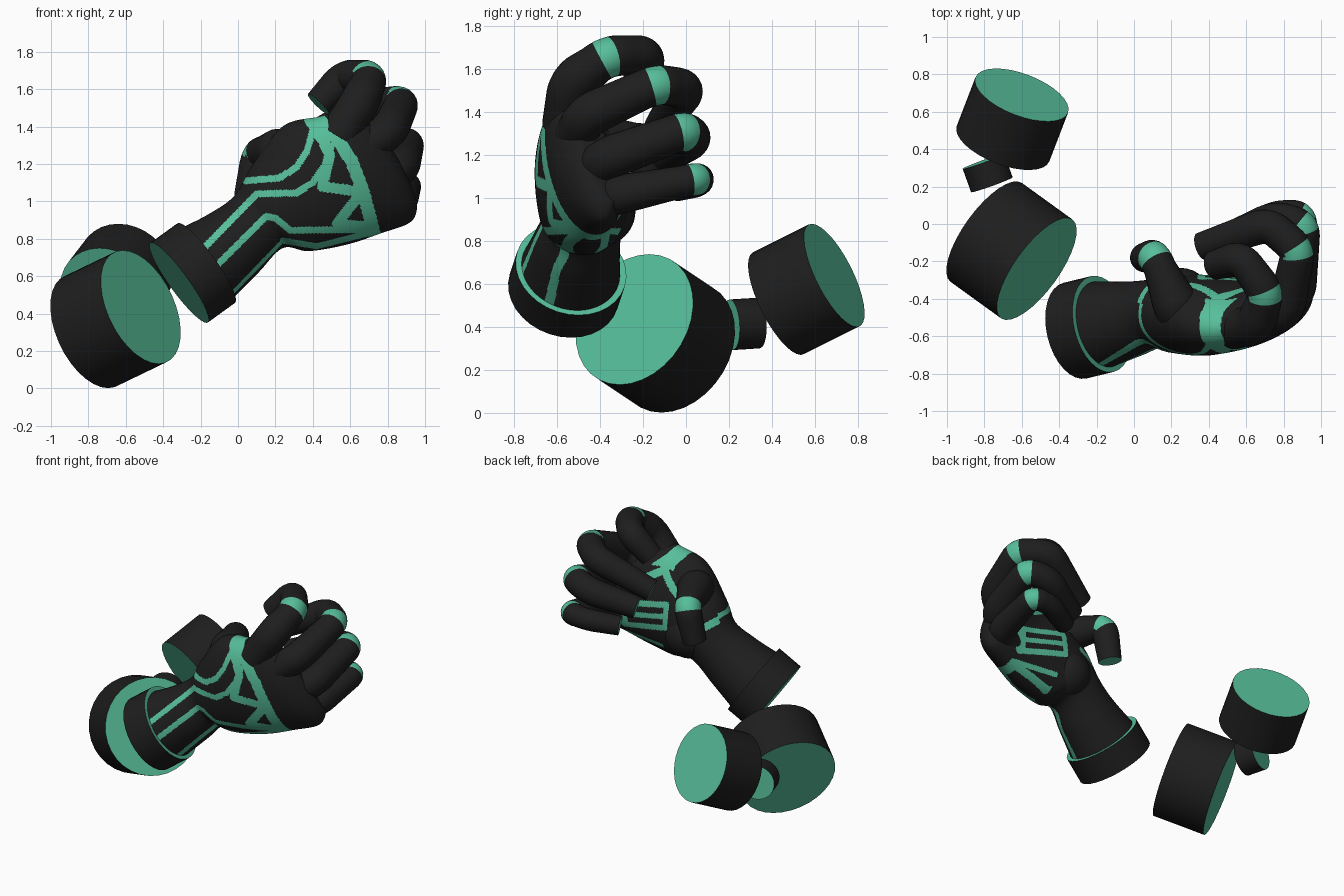
import bpy, bmesh, math
from mathutils import Vector as V

cube = bpy.data.objects.get("Cube")
if cube:
    bpy.data.objects.remove(cube, do_unlink=True)


def material(name, rgb):
    m = bpy.data.materials.new(name)
    m.use_nodes = True
    m.diffuse_color = (*rgb, 1)
    bsdf = next(n for n in m.node_tree.nodes if n.type == 'BSDF_PRINCIPLED')
    bsdf.inputs["Base Color"].default_value = (*rgb, 1)
    return m


MATS = [material("matte black", (.013, .013, .013)), material("mint green", (.095, .52, .325))]


def finish(name, bm, angle=40):
    bmesh.ops.recalc_face_normals(bm, faces=bm.faces)
    me = bpy.data.meshes.new(name)
    bm.to_mesh(me)
    bm.free()
    for m in MATS:
        me.materials.append(m)
    ob = bpy.data.objects.new(name, me)
    bpy.context.collection.objects.link(ob)
    bpy.ops.object.select_all(action='DESELECT')
    ob.select_set(True)
    bpy.context.view_layer.objects.active = ob
    bpy.ops.object.shade_smooth_by_angle(angle=math.radians(angle))


def cylinder(name, a, b, r):
    """Black drum from a to b with green end caps."""
    a, b = V(a), V(b)
    bm = bmesh.new()
    bmesh.ops.create_cone(bm, cap_ends=True, segments=32, radius1=r, radius2=r, depth=(b - a).length)
    rot = (b - a).to_track_quat('Z', 'Y')
    for v in bm.verts:
        v.co = rot @ v.co + (a + b) / 2
    for f in bm.faces:
        f.material_index = int(len(f.verts) > 4)
    finish(name, bm)


def skin_rings(bm, rings):
    """Bridge equal rings of points; returns the faces row by row and the last cap."""
    vs = [[bm.verts.new(p) for p in ring] for ring in rings]
    n = len(vs[0])
    rows = [[bm.faces.new((r[i], r[(i + 1) % n], s[(i + 1) % n], s[i])) for i in range(n)]
            for r, s in zip(vs, vs[1:])]
    bm.faces.new(vs[0])
    return rows, bm.faces.new(vs[-1])


def finger(name, pts, radii, joint=2, sides=24, fillet=.07, steps=10):
    """Bent tube with rounded corners, a green knuckle band and a flat green tip."""
    pts = [V(p) for p in pts]
    path = [(pts[0], radii[0], None)]
    for i in range(1, len(pts) - 1):
        p, q, s = pts[i], pts[i - 1], pts[i + 1]
        a = p + (q - p) * min(.45, fillet / (q - p).length)
        c = p + (s - p) * min(.45, fillet / (s - p).length)
        for k in range(steps + 1):
            t = k / steps
            co = a * (1 - t) ** 2 + p * 2 * t * (1 - t) + c * t * t
            band = i == joint and .25 <= t < .65
            path.append((co, radii[i], p - (a + c) / 2 if band else None))
    path.append((pts[-1], radii[-1], None))
    # carry one side vector along the path so the tube does not twist
    side = (path[1][0] - path[0][0]).orthogonal().normalized()
    rings = []
    for i, (co, r, _) in enumerate(path):
        tan = (path[min(i + 1, len(path) - 1)][0] - path[max(i - 1, 0)][0]).normalized()
        side = (side - tan * side.dot(tan)).normalized()
        up = tan.cross(side)
        angles = [2 * math.pi * j / sides for j in range(sides)]
        rings.append([co + (side * math.cos(w) + up * math.sin(w)) * r for w in angles])
    bm = bmesh.new()
    rows, tip = skin_rings(bm, rings)
    for row, (co, r, out) in zip(rows, path):
        if out:
            for f in row:
                f.material_index = int((f.calc_center_median() - co).dot(out.normalized()) > -.35 * r)
    tip.material_index = 1
    finish(name, bm, 50)


# Drums of the shoulder and elbow
cylinder("elbow_drum", (-.79, -.045, .305), (-.52, -.24, .435), .326)
cylinder("shoulder_drum", (-.70, .43, .51), (-.60, .69, .64), .265)
cylinder("joint_pin", (-.76, .21, .41), (-.805, .335, .418), .118)
cylinder("wrist_cuff", (-.315, -.57, .565), (-.17, -.535, .67), .263)

# Forearm and palm: thumb-side edge, little-finger-side edge, half thickness
SECTIONS = [
    ((-.32, -.54, .85), (-.04, -.54, .47), .235),
    ((-.16, -.51, .93), (.11, -.51, .62), .205),
    ((-.02, -.48, 1.03), (.24, -.48, .75), .185),
    ((.08, -.50, 1.20), (.38, -.46, .735), .21),
    ((.24, -.54, 1.40), (.58, -.44, .77), .21),
    ((.43, -.57, 1.45), (.76, -.40, .83), .175),
    ((.58, -.53, 1.48), (.92, -.37, .89), .14),
    ((.72, -.46, 1.40), (.95, -.34, .98), .07),
]


def spline(p, t):
    """Catmull-Rom through the list p at t in 0..len-1."""
    i = min(int(t), len(p) - 2)
    u = t - i
    a, b, c, d = p[max(i - 1, 0)], p[i], p[i + 1], p[min(i + 2, len(p) - 1)]
    return (b * 2 + (c - a) * u + (a * 2 - b * 5 + c * 4 - d) * u ** 2
            + (b * 3 - a - c * 3 + d) * u ** 3) * .5


thumb_edge, little_edge = [V(s[0]) for s in SECTIONS], [V(s[1]) for s in SECTIONS]
half = [s[2] for s in SECTIONS]
ROWS, SIDES = 260, 270
samples = []
for k in range(ROWS + 1):
    t = k / ROWS * (len(SECTIONS) - 1)
    samples.append((spline(thumb_edge, t), spline(little_edge, t), spline(half, t)))
rings = []
for k, (a, b, h) in enumerate(samples):
    lo, hi = samples[max(k - 1, 0)], samples[min(k + 1, ROWS)]
    axis = (hi[0] + hi[1] - lo[0] - lo[1]).normalized()
    e, mid = (a - b) / 2, (a + b) / 2
    thick = e.cross(axis).normalized() * h
    rings.append([mid + e * math.cos(2 * math.pi * j / SIDES) + thick * math.sin(2 * math.pi * j / SIDES)
                  for j in range(SIDES)])

# Painted lines in the x-z plane: half width, then points
BACK_LINES = [
    (.018, (.04, 1.11), (.22, 1.125), (.31, 1.18), (.37, 1.27), (.41, 1.42)),
    (.018, (-.26, .67), (.1, 1.04), (.31, 1.045), (.4, 1.1), (.47, 1.2), (.5, 1.3)),
    (.018, (-.12, .65), (.15, .92), (.2, .91), (.28, .845), (.72, .85)),
    (.01, (-.04, .50), (.24, .79)),
    (.016, (.24, .79), (.42, .76), (.74, .84)),
    (.035, (.42, 1.44), (.53, 1.34), (.61, 1.21), (.67, 1.05), (.73, .82)),
    (.028, (.40, 1.44), (.49, 1.25), (.45, 1.08), (.66, 1.05), (.53, .88), (.72, .86)),
    (.055, (.40, 1.46), (.46, 1.36)),
]
PALM_LINES = [
    (.02, (.70, .92), (.36, 1.0), (.36, 1.16), (.70, 1.08), (.70, .92)),
    (.018, (.70, 1.0), (.36, 1.08)),
    (.035, (.72, .93), (.72, 1.07)),
    (.025, (.03, 1.09), (.09, 1.05), (.2, 1.1)),
    (.025, (.3, 1.24), (.45, 1.35), (.57, 1.28)),
]


def segments(lines):
    return [(w, V(a), V(b) - V(a)) for w, *pts in lines for a, b in zip(pts, pts[1:])]


def on_line(x, z, segs):
    p = V((x, z))
    for w, a, d in segs:
        t = max(0, min(1, (p - a).dot(d) / d.dot(d)))
        if (a + d * t - p).length < w:
            return True
    return False


back_segs, palm_segs = segments(BACK_LINES), segments(PALM_LINES)
bm = bmesh.new()
skin_rings(bm, rings)
bmesh.ops.recalc_face_normals(bm, faces=bm.faces)
for f in bm.faces:
    c = f.calc_center_median()
    rim = c.z > 1.36 or (c.z < .86 and c.x > .4)
    underside = c.z < .8 and c.x < .4
    if rim or f.normal.y < (-.25 if underside else .3):
        f.material_index = int(on_line(c.x, c.z, back_segs))
    else:
        f.material_index = int(on_line(c.x, c.z, palm_segs))
finish("forearm_and_palm", bm, 60)

# Rounded heel of the palm
bm = bmesh.new()
bmesh.ops.create_uvsphere(bm, u_segments=32, v_segments=20, radius=.165)
bmesh.ops.translate(bm, verts=bm.verts, vec=(.25, -.4, .94))
finish("palm_heel", bm)

# Fingers and thumb
finger("index_finger", [(.53, -.56, 1.34), (.65, -.54, 1.53), (.71, -.37, 1.66), (.575, -.18, 1.67),
                        (.43, -.22, 1.52)], [.11, .105, .095, .09, .078])
finger("middle_finger", [(.62, -.53, 1.24), (.81, -.47, 1.38), (.88, -.14, 1.53), (.72, 0, 1.51),
                         (.36, -.12, 1.33)], [.11, .1, .092, .092, .075])
finger("ring_finger", [(.68, -.47, 1.08), (.87, -.38, 1.18), (.91, -.01, 1.315), (.76, .035, 1.28),
                       (.46, -.09, 1.19)], [.11, .1, .09, .09, .075])
finger("little_finger", [(.7, -.41, .97), (.87, -.34, 1.01), (.91, .05, 1.09), (.77, .06, 1.08),
                         (.56, -.04, 1.05)], [.1, .09, .075, .072, .065])
finger("thumb", [(.2, -.46, 1.08), (.24, -.47, 1.27), (.11, -.17, 1.26), (.055, -.18, 1.02)],
       [.14, .12, .088, .078])
